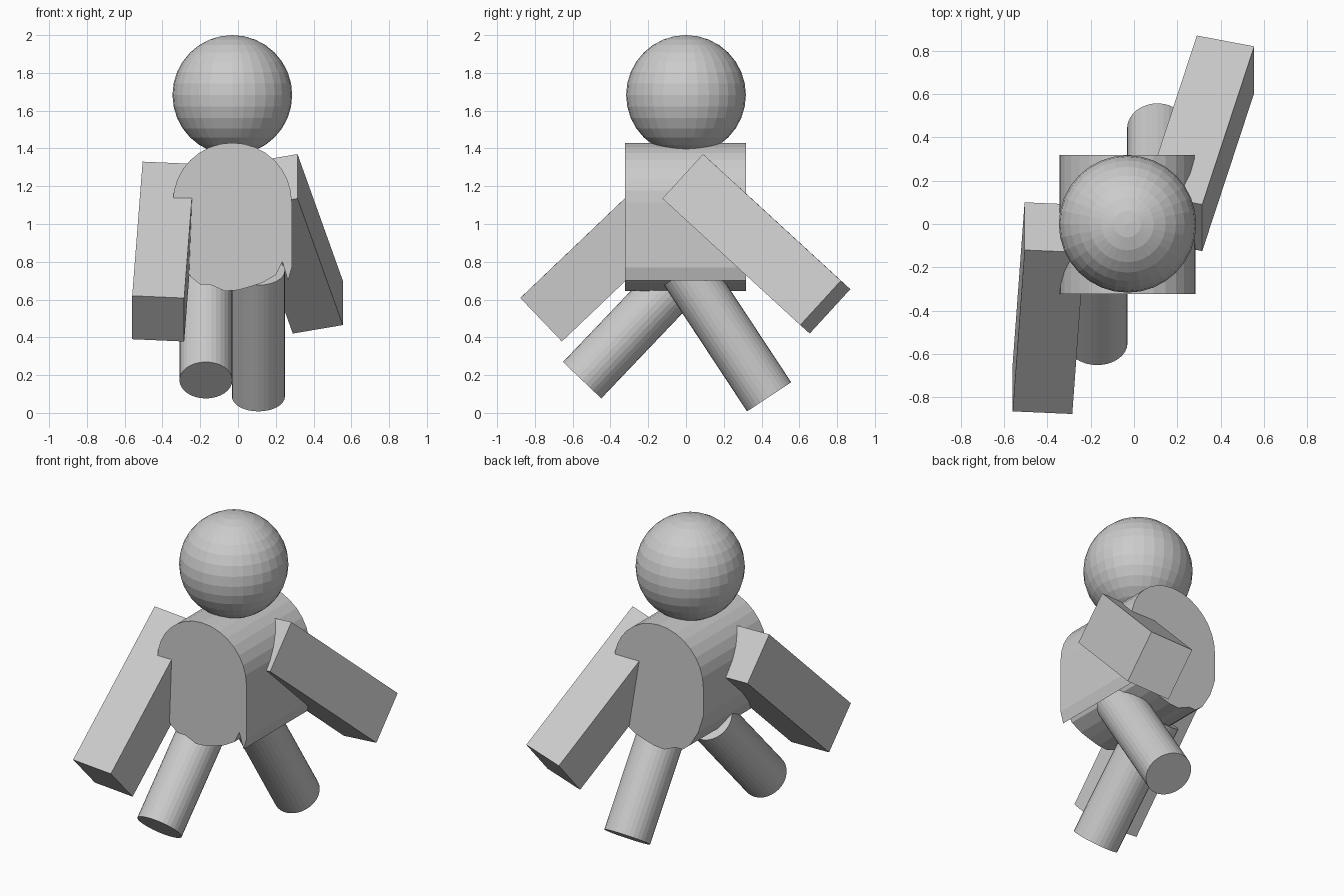
import bpy, bmesh, math
from mathutils import Vector, Matrix

cube = bpy.data.objects.get("Cube")
if cube:
    bpy.data.objects.remove(cube, do_unlink=True)

grey = bpy.data.materials.new("plain_grey")
grey.use_nodes = True
colour = (0.6, 0.6, 0.6, 1)
grey.diffuse_color = colour
grey.node_tree.nodes["Principled BSDF"].inputs["Base Color"].default_value = colour


def finish(name, bm):
    bmesh.ops.recalc_face_normals(bm, faces=bm.faces)
    mesh = bpy.data.meshes.new(name)
    bm.to_mesh(mesh)
    bm.free()
    mesh.materials.append(grey)
    obj = bpy.data.objects.new(name, mesh)
    bpy.context.collection.objects.link(obj)
    return obj


def slab(name, corner, along, down, across):
    """Box from its top outer corner and three edge vectors."""
    edges = [Vector(e) for e in (along, down, across)]
    centre = Vector(corner) + sum(edges, Vector()) / 2
    frame = Matrix(edges).transposed().to_4x4()
    bm = bmesh.new()
    bmesh.ops.create_cube(bm, size=1, matrix=Matrix.Translation(centre) @ frame)
    finish(name, bm)


def rod(name, foot, direction, length, radius):
    """Cylinder running from the foot along a direction."""
    axis = Vector(direction).normalized()
    turn = axis.to_track_quat("Z", "Y").to_matrix().to_4x4()
    bm = bmesh.new()
    bmesh.ops.create_cone(bm, cap_ends=True, segments=32, radius1=radius,
                          radius2=radius, depth=length,
                          matrix=Matrix.Translation(Vector(foot) + axis * length / 2) @ turn)
    finish(name, bm)


# Head
bm = bmesh.new()
bmesh.ops.create_uvsphere(bm, u_segments=32, v_segments=16, radius=0.317,
                          matrix=Matrix.Translation((-0.03, 0, 1.683)))
finish("head", bm)

# Torso: round shoulders over an uneven hem, extruded front to back
profile = [(-0.03 + 0.315 * math.cos(math.pi * i / 16),
            1.115 + 0.315 * math.sin(math.pi * i / 16)) for i in range(17)]
profile += [(-0.345, 0.93), (-0.31, 0.82), (-0.25, 0.72), (-0.2, 0.68),
            (-0.15, 0.68), (-0.07, 0.645), (0.0, 0.65), (0.07, 0.67),
            (0.13, 0.69), (0.2, 0.73), (0.235, 0.8), (0.265, 0.7), (0.285, 0.77)]
bm = bmesh.new()
front = bm.faces.new([bm.verts.new((x, -0.322, z)) for x, z in profile])
sweep = bmesh.ops.extrude_face_region(bm, geom=[front], use_keep_orig=True)
moved = [g for g in sweep["geom"] if isinstance(g, bmesh.types.BMVert)]
bmesh.ops.translate(bm, verts=moved, vec=(0, 0.64, 0))
finish("torso", bm)

# Arms swinging in opposite directions
slab("right_arm", (-0.505, -0.12, 1.33), (-0.055, -0.745, -0.71),
     (0, 0.22, -0.23), (0.275, -0.012, -0.012))
slab("left_arm", (0.315, 0.09, 1.37), (0.24, 0.73, -0.67),
     (0, -0.215, -0.235), (-0.265, 0.05, -0.045))

# Striding legs
rod("right_leg", (-0.17, -0.55, 0.173), (0, 0.69, 0.724), 0.8, 0.14)
rod("left_leg", (0.108, 0.44, 0.085), (0, -0.55, 0.835), 0.8, 0.14)
